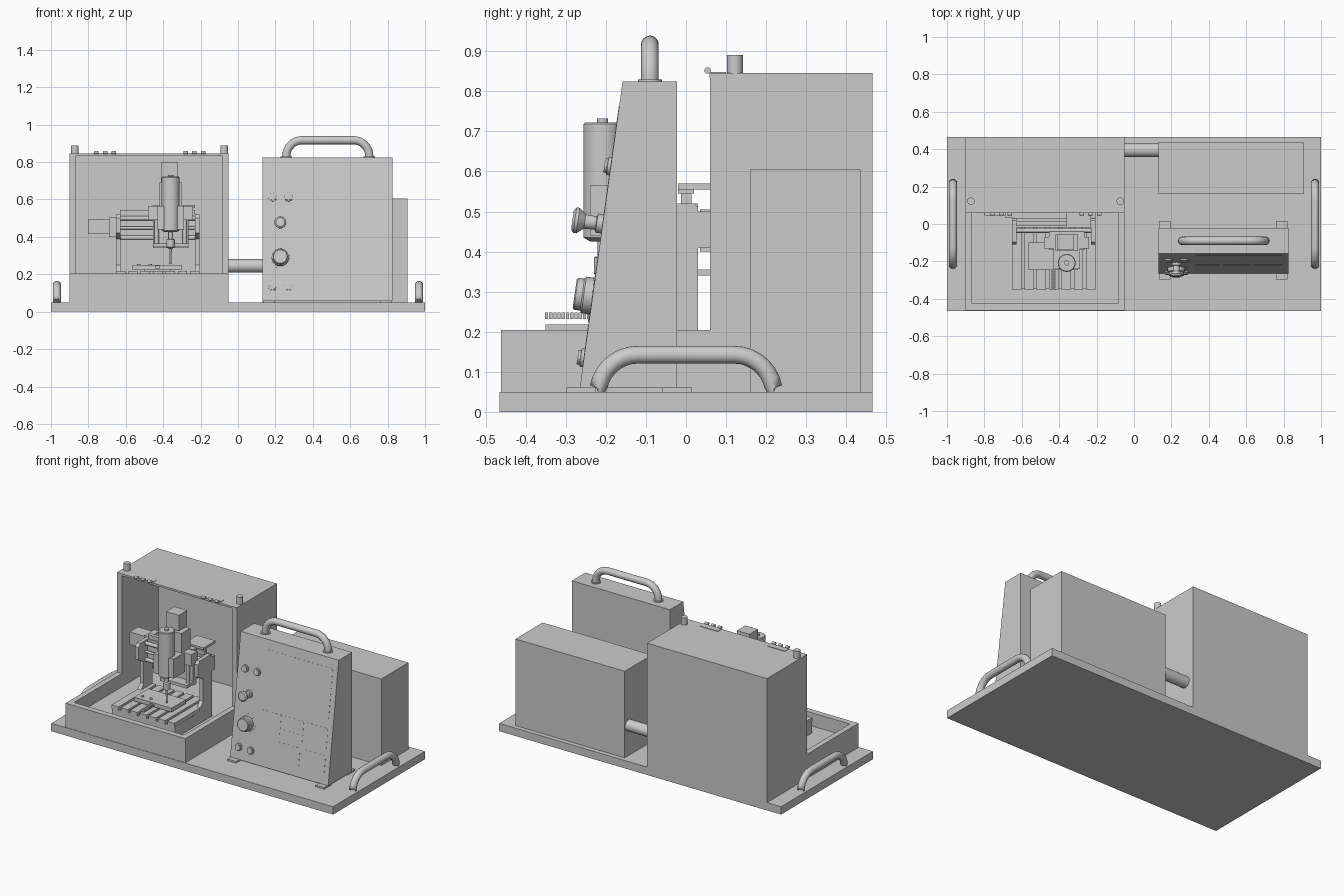
import bpy, bmesh, math
from mathutils import Matrix, Vector

if "Cube" in bpy.data.objects:
    bpy.data.objects.remove(bpy.data.objects["Cube"])


def finish(name, bm, smooth=False):
    bmesh.ops.recalc_face_normals(bm, faces=bm.faces[:])
    me = bpy.data.meshes.new(name)
    bm.to_mesh(me)
    bm.free()
    ob = bpy.data.objects.new(name, me)
    bpy.context.collection.objects.link(ob)
    if smooth:
        bpy.ops.object.select_all(action='DESELECT')
        ob.select_set(True)
        bpy.context.view_layer.objects.active = ob
        bpy.ops.object.shade_smooth_by_angle(angle=math.radians(35))
    return ob


def box(name, x0, x1, y0, y1, z0, z1):
    bm = bmesh.new()
    m = Matrix.Translation(((x0 + x1) / 2, (y0 + y1) / 2, (z0 + z1) / 2))
    bmesh.ops.create_cube(bm, size=1, matrix=m @ Matrix.Diagonal((x1 - x0, y1 - y0, z1 - z0, 1)))
    return finish(name, bm)


def prism(name, pts, axis, lo, hi):
    """Extrude a 2D outline along axis: 'X' takes (y, z) points, 'Z' takes (x, y)."""
    bm = bmesh.new()
    vs = [bm.verts.new((lo, a, b) if axis == 'X' else (a, b, lo)) for a, b in pts]
    f = bm.faces.new(vs)
    r = bmesh.ops.extrude_face_region(bm, geom=[f])
    d = Vector((hi - lo, 0, 0)) if axis == 'X' else Vector((0, 0, hi - lo))
    bmesh.ops.translate(bm, verts=[v for v in r['geom'] if isinstance(v, bmesh.types.BMVert)], vec=d)
    return finish(name, bm)


def turned(name, prof, mat, seg=32):
    """Stack of (radius, height) rings about local z, capped at both ends."""
    bm = bmesh.new()
    rings = [[bm.verts.new(mat @ Vector((r * math.cos(2 * math.pi * i / seg), r * math.sin(2 * math.pi * i / seg), h)))
              for i in range(seg)] for r, h in prof]
    for a, b in zip(rings, rings[1:]):
        for i in range(seg):
            j = (i + 1) % seg
            bm.faces.new((a[i], a[j], b[j], b[i]))
    bm.faces.new(rings[0])
    bm.faces.new(rings[-1])
    return finish(name, bm, True)


def cyl(name, x, y, z, r, h, rot=Matrix(), seg=32):
    return turned(name, [(r, 0), (r, h)], Matrix.Translation((x, y, z)) @ rot, seg)


def handle(name, origin, direction, half, z0, height, bend, r):
    """Bent tube grip whose legs stand at +-half along direction."""
    path = [(-half, z0)]
    for s, start in ((-1, math.pi), (1, math.pi / 2)):
        for i in range(9):
            a = start - i * math.pi / 16
            path.append((s * (half - bend) + bend * math.cos(a), z0 + height - bend + bend * math.sin(a)))
    path.append((half, z0))
    cu = bpy.data.curves.new(name, 'CURVE')
    cu.dimensions = '3D'
    cu.bevel_depth, cu.bevel_resolution, cu.use_fill_caps = r, 6, True
    sp = cu.splines.new('POLY')
    sp.points.add(len(path) - 1)
    for p, (t, z) in zip(sp.points, path):
        p.co = (*(Vector(origin) + Vector(direction) * t + Vector((0, 0, z))), 1)
    ob = bpy.data.objects.new(name, cu)
    bpy.context.collection.objects.link(ob)
    bpy.ops.object.select_all(action='DESELECT')
    ob.select_set(True)
    bpy.context.view_layer.objects.active = ob
    bpy.ops.object.convert(target='MESH')


RX = Matrix.Rotation(math.pi / 2, 4, 'Y')    # local z -> +x

# base plate with carrying handles
box("base_plate", -1, 1, -0.465, 0.465, 0, 0.05)
for side, sx in (("left", -1), ("right", 1)):
    handle(side + "_carry_handle", (sx * 0.968, 0, 0), (0, 1, 0), 0.22, 0.045, 0.098, 0.1, 0.022)

# machine tray: three walls, back wall, floor
prism("tray_walls", [(-0.9, 0.465), (-0.9, -0.462), (-0.05, -0.462), (-0.05, 0.465), (-0.085, 0.465),
                     (-0.085, -0.425), (-0.865, -0.425), (-0.865, 0.465)], 'Z', 0.05, 0.205)
box("tray_back_wall", -0.865, -0.085, 0.43, 0.465, 0.05, 0.205)
box("tray_floor", -0.865, -0.085, -0.425, 0.43, 0.05, 0.12)

# hood, open to the front
prism("hood_walls", [(-0.9, 0.06), (-0.9, 0.465), (-0.05, 0.465), (-0.05, 0.06), (-0.085, 0.06),
                     (-0.085, 0.43), (-0.865, 0.43), (-0.865, 0.06)], 'Z', 0.205, 0.833)
box("hood_roof", -0.9, -0.05, 0.058, 0.465, 0.833, 0.845)
for x in (-0.872, -0.073):
    cyl("hood_post", x, 0.122, 0.845, 0.02, 0.045)
for x0 in (-0.757, -0.28):
    box("hinge_leaf", x0 - 0.015, x0 + 0.11, 0.06, 0.1, 0.845, 0.848)
    for i in range(3):
        cyl("hinge_knuckle", x0 + i * 0.047 - 0.012, 0.054, 0.852, 0.008, 0.024, RX, 16)

# router bed with slotted bars
box("bed_frame", -0.652, -0.205, -0.345, 0.02, 0.12, 0.195)
for i in range(7):
    x = -0.652 + i * 0.066
    box("bed_bar", x, x + 0.05, -0.35, 0.03, 0.195, 0.218)
box("work_table", -0.565, -0.3, -0.245, -0.1, 0.225, 0.25)
box("work_table_support", -0.5, -0.36, -0.22, -0.12, 0.215, 0.225)
for x in (-0.53, -0.47):
    cyl("table_bolt", x, -0.21, 0.25, 0.009, 0.006, seg=12)
for i in range(11):
    y = -0.352 + i * 0.0105
    box("cable_chain_link", -0.44, -0.42, y, y + 0.008, 0.232, 0.248)

# gantry columns and beam
col = [(-0.12, 0.12), (-0.1, 0.2), (-0.06, 0.25), (-0.06, 0.39), (-0.11, 0.42), (-0.11, 0.5),
       (-0.095, 0.52), (0.02, 0.52), (0.03, 0.51), (0.03, 0.12)]
prism("left_column", col, 'X', -0.652, -0.627)
prism("right_column", col, 'X', -0.23, -0.205)
box("gantry_beam", -0.627, -0.23, -0.02, 0.03, 0.385, 0.52)
box("gantry_back_plate", -0.652, -0.205, 0.03, 0.06, 0.41, 0.5)
for z in (0.395, 0.5):
    cyl("gantry_rail", -0.63, -0.035, z, 0.012, 0.403, RX, 16)
cyl("gantry_screw", -0.63, -0.04, 0.448, 0.008, 0.403, RX, 16)
box("beam_rail", -0.63, -0.23, -0.012, 0.014, 0.52, 0.545)
box("cable_bracket", -0.36, -0.23, -0.02, 0.1, 0.555, 0.57)
box("cable_bracket_post", -0.36, -0.32, -0.02, 0.02, 0.545, 0.555)
box("side_motor_flange", -0.69, -0.652, 0.035, 0.135, 0.4, 0.505)
box("side_motor", -0.8, -0.69, 0.045, 0.13, 0.415, 0.495)
box("rear_clip", -0.42, -0.3, 0.02, 0.06, 0.34, 0.355)

# vertical carriage with spindle and motor
box("carriage_plate", -0.455, -0.265, -0.075, -0.04, 0.34, 0.57)
for x in (-0.435, -0.285):
    cyl("carriage_rod", x, -0.1, 0.36, 0.012, 0.2, seg=16)
box("carriage_block", -0.48, -0.24, -0.13, -0.07, 0.49, 0.565)
box("carriage_foot", -0.455, -0.265, -0.14, -0.07, 0.345, 0.365)
box("spindle_clamp", -0.43, -0.29, -0.24, -0.125, 0.44, 0.565)
box("lift_motor_mount", -0.42, -0.3, -0.145, -0.055, 0.565, 0.69)
box("lift_motor", -0.412, -0.322, -0.14, -0.055, 0.7, 0.8)
M = Matrix.Translation((-0.36, -0.208, 0))
turned("spindle_body", [(0.03, 0.425), (0.048, 0.435), (0.048, 0.718), (0.044, 0.722)], M)
turned("spindle_cap", [(0.014, 0.72), (0.014, 0.732)], M, 20)
turned("tool_collet", [(0.005, 0.255), (0.006, 0.335), (0.022, 0.345), (0.022, 0.385), (0.013, 0.39), (0.013, 0.43)], M, 20)

# rear electrical cabinet and cable duct
box("electrical_cabinet", 0.13, 0.905, 0.16, 0.435, 0.05, 0.605)
cyl("cable_duct", -0.055, 0.395, 0.245, 0.036, 0.19, RX)

# control cabinet with sloping front
prism("control_cabinet", [(-0.265, 0.06), (-0.158, 0.825), (-0.022, 0.825), (-0.022, 0.06)], 'X', 0.13, 0.825)
for x in (0.135, 0.76):
    for y0, y1 in ((-0.298, -0.225), (-0.06, 0.015)):
        box("mounting_foot", x, x + 0.06, y0, y1, 0.05, 0.061)
handle("cabinet_handle", (0.48, -0.09, 0), (1, 0, 0), 0.222, 0.82, 0.097, 0.085, 0.022)
for x in (0.258, 0.702):
    cyl("handle_collar", x, -0.09, 0.825, 0.03, 0.005)

# front panel controls
SLOPE = math.atan(0.107 / 0.765)


def panel(x, z):
    return (Matrix.Translation((x, -0.265 + (z - 0.06) * 0.107 / 0.765, z))
            @ Matrix.Rotation(math.pi / 2 - SLOPE, 4, 'X'))


def plate(name, x0, x1, z0, z1, t=0.001):
    bm = bmesh.new()
    bmesh.ops.create_cube(bm, size=1, matrix=panel((x0 + x1) / 2, (z0 + z1) / 2)
                          @ Matrix.Diagonal((x1 - x0, (z1 - z0) / math.cos(SLOPE), 2 * t, 1)))
    finish(name, bm)


for z in (0.135, 0.613):
    for x in (0.185, 0.27):
        turned("push_button", [(0.023, 0), (0.023, 0.008), (0.018, 0.009), (0.018, 0.016)], panel(x, z))
turned("stop_button", [(0.024, 0), (0.024, 0.015), (0.017, 0.017), (0.018, 0.045), (0.032, 0.062),
                       (0.032, 0.07), (0.024, 0.076)], panel(0.226, 0.469))
turned("dial_knob", [(0.046, 0), (0.046, 0.022), (0.04, 0.026), (0.04, 0.042), (0.036, 0.045)], panel(0.226, 0.289))
for i in range(15):
    bm = bmesh.new()
    m = Matrix.Rotation(i * math.tau / 20 - 2.6, 4, 'Z') @ Matrix.Translation((0.056, 0, 0))
    bmesh.ops.create_cube(bm, size=1, matrix=panel(0.226, 0.289) @ m @ Matrix.Diagonal((0.01, 0.003, 0.003, 1)))
    finish("dial_tick", bm)
plate("display_screen", 0.33, 0.79, 0.44, 0.765)
for x0, x1, z0, z1 in ((0.33, 0.46, 0.27, 0.4), (0.475, 0.62, 0.33, 0.4), (0.475, 0.62, 0.25, 0.315),
                       (0.64, 0.79, 0.25, 0.4), (0.46, 0.61, 0.12, 0.235), (0.64, 0.79, 0.12, 0.235)):
    plate("key_panel", x0, x1, z0, z1)
